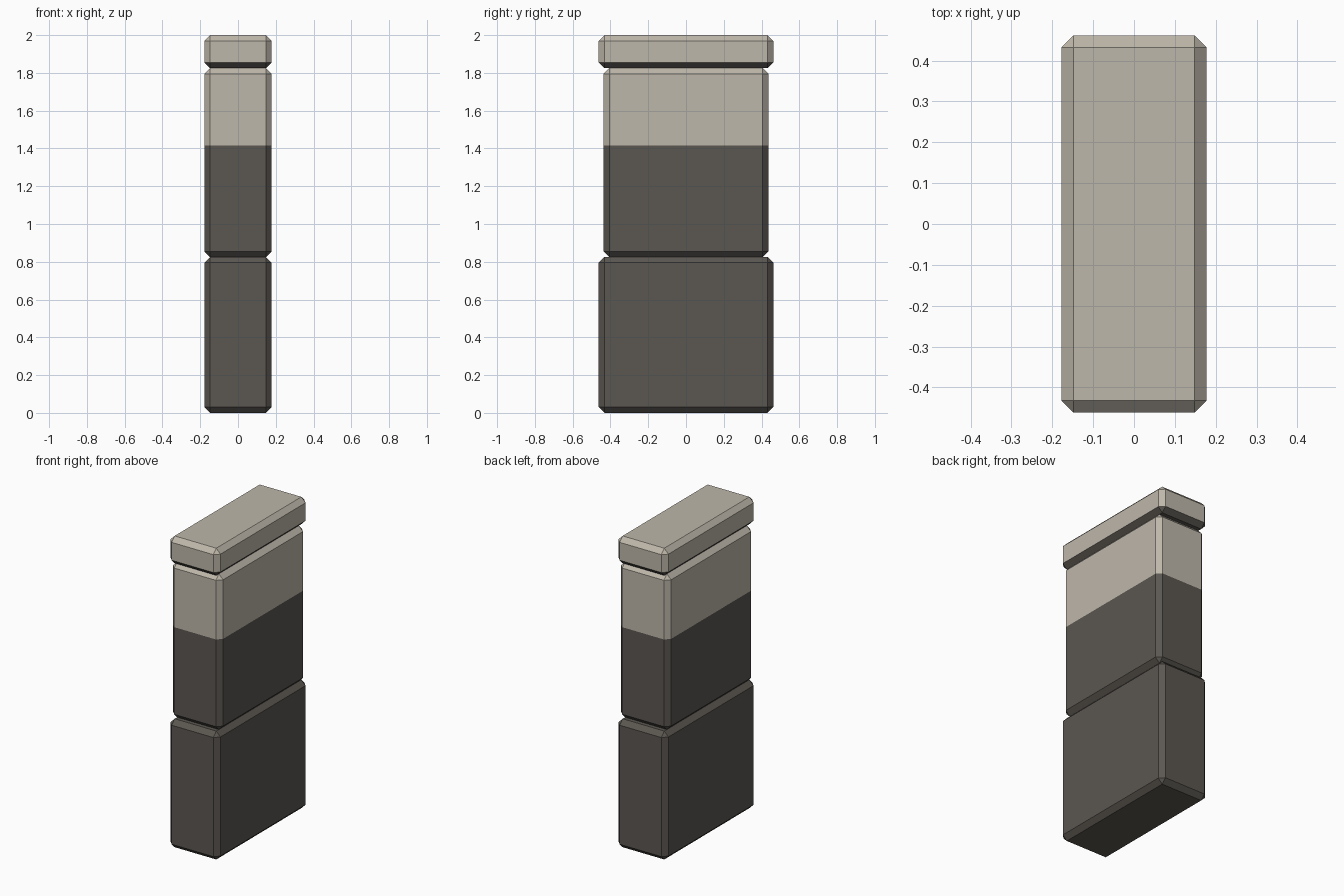
import bpy, bmesh

if "Cube" in bpy.data.objects:
    bpy.data.objects.remove(bpy.data.objects["Cube"])


def material(name, rgb):
    mat = bpy.data.materials.new(name)
    lin = [(c / 255 / 12.92) if c < 11 else ((c / 255 + 0.055) / 1.055) ** 2.4 for c in rgb]
    mat.diffuse_color = (*lin, 1)
    mat.use_nodes = True
    mat.node_tree.nodes["Principled BSDF"].inputs["Base Color"].default_value = mat.diffuse_color
    return mat


LIGHT = material("pale stone", (190, 183, 170))
DARK = material("dark stone", (91, 87, 81))


def block(name, half_x, half_y, z0, z1, is_dark, split=None, chamfer=0.03):
    """Chamfered box, optionally cut at a height, coloured by a face rule."""
    bm = bmesh.new()
    bmesh.ops.create_cube(bm, size=1)
    for v in bm.verts:
        v.co = (v.co.x * 2 * half_x, v.co.y * 2 * half_y, z0 + (v.co.z + 0.5) * (z1 - z0))
    bmesh.ops.bevel(bm, geom=bm.edges[:], offset=chamfer, segments=1,
                    profile=0.5, affect='EDGES')
    if split is not None:
        bmesh.ops.bisect_plane(bm, geom=bm.verts[:] + bm.edges[:] + bm.faces[:],
                               plane_co=(0, 0, split), plane_no=(0, 0, 1))
    bmesh.ops.recalc_face_normals(bm, faces=bm.faces[:])
    for f in bm.faces:
        f.material_index = int(is_dark(f))
    mesh = bpy.data.meshes.new(name)
    bm.to_mesh(mesh)
    bm.free()
    mesh.materials.append(LIGHT)
    mesh.materials.append(DARK)
    obj = bpy.data.objects.new(name, mesh)
    bpy.context.collection.objects.link(obj)
    return obj


# Wide dark base
block("base", 0.178, 0.462, 0.0, 0.825, lambda f: True)
# Narrower body, dark below and pale above
block("body", 0.178, 0.436, 0.825, 1.825,
      lambda f: f.calc_center_median().z < 1.415, split=1.415)
# Pale cap with a dark underside
block("cap", 0.178, 0.462, 1.825, 2.0, lambda f: f.normal.z < -0.1)
